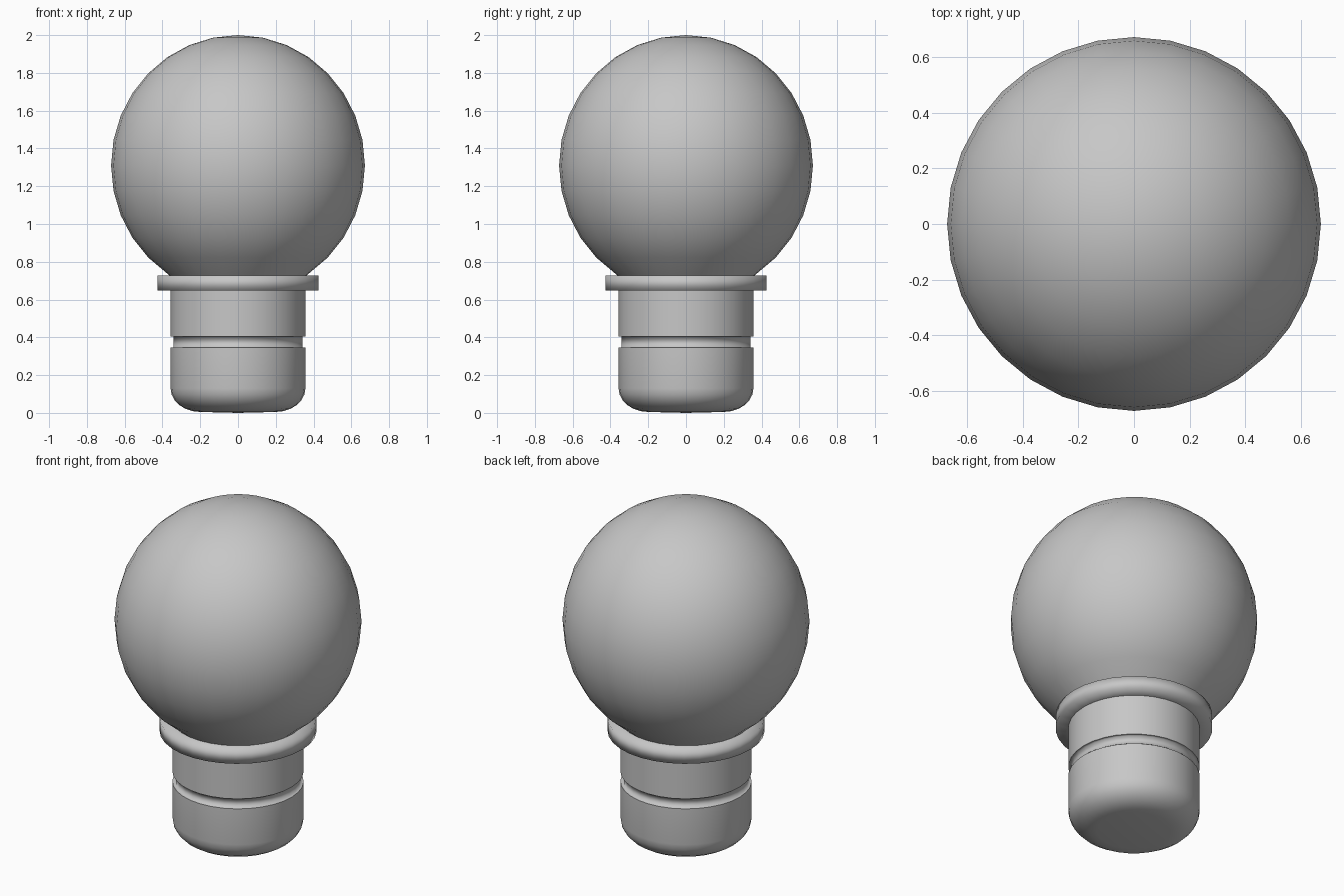
import bpy, bmesh, math

if "Cube" in bpy.data.objects:
    bpy.data.objects.remove(bpy.data.objects["Cube"])

SIDES = 32

grey = bpy.data.materials.new("plain grey")
grey.diffuse_color = (0.57, 0.57, 0.57, 1)
grey.use_nodes = True
grey.node_tree.nodes["Principled BSDF"].inputs["Base Color"].default_value = grey.diffuse_color


def lathe(name, profile, sharp_angle=180):
    """Turn a bottom-to-top (radius, z) profile around the z axis."""
    bm = bmesh.new()
    rings = []
    for r, z in profile:
        if r == 0:
            rings.append([bm.verts.new((0, 0, z))] * SIDES)
        else:
            rings.append([bm.verts.new((r * math.cos(2 * math.pi * i / SIDES),
                                        r * math.sin(2 * math.pi * i / SIDES), z))
                          for i in range(SIDES)])
    for low, high in zip(rings, rings[1:]):
        for i in range(SIDES):
            j = (i + 1) % SIDES
            corners = [low[i], low[j], high[j], high[i]]
            bm.faces.new(list(dict.fromkeys(corners)))
    mesh = bpy.data.meshes.new(name)
    bm.to_mesh(mesh)
    bm.free()
    mesh.materials.append(grey)
    obj = bpy.data.objects.new(name, mesh)
    bpy.context.collection.objects.link(obj)
    bpy.ops.object.select_all(action='DESELECT')
    obj.select_set(True)
    bpy.context.view_layer.objects.active = obj
    bpy.ops.object.shade_smooth_by_angle(angle=math.radians(sharp_angle))
    return obj


# round bulb: slightly tall ball whose lower end sits inside the collar
R, RZ, CZ = 0.672, 0.69, 1.31
ball = [(R * math.cos(math.radians(a * 11.25)), CZ + RZ * math.sin(math.radians(a * 11.25)))
        for a in range(-5, 8)]
lathe("bulb", [(0.33, 0.69)] + ball + [(0, CZ + RZ)])

# soft-shaded collar ring under the bulb
lathe("collar", [(0.33, 0.648), (0.427, 0.648), (0.427, 0.728), (0.33, 0.728)])

# rounded foot of the socket
foot = [(0.2 + 0.157 * math.sin(math.radians(t)), 0.13 - 0.125 * math.cos(math.radians(t)))
        for t in range(0, 91, 15)]
lathe("socket_foot", [(0, 0)] + foot + [(0.357, 0.345), (0.33, 0.345)], 50)

# shallow groove between the two socket parts
lathe("socket_groove", [(0.356, 0.346), (0.341, 0.346), (0.341, 0.404), (0.356, 0.404)])

# upper part of the socket
lathe("socket_top", [(0.33, 0.405), (0.357, 0.405), (0.357, 0.66)], 50)
